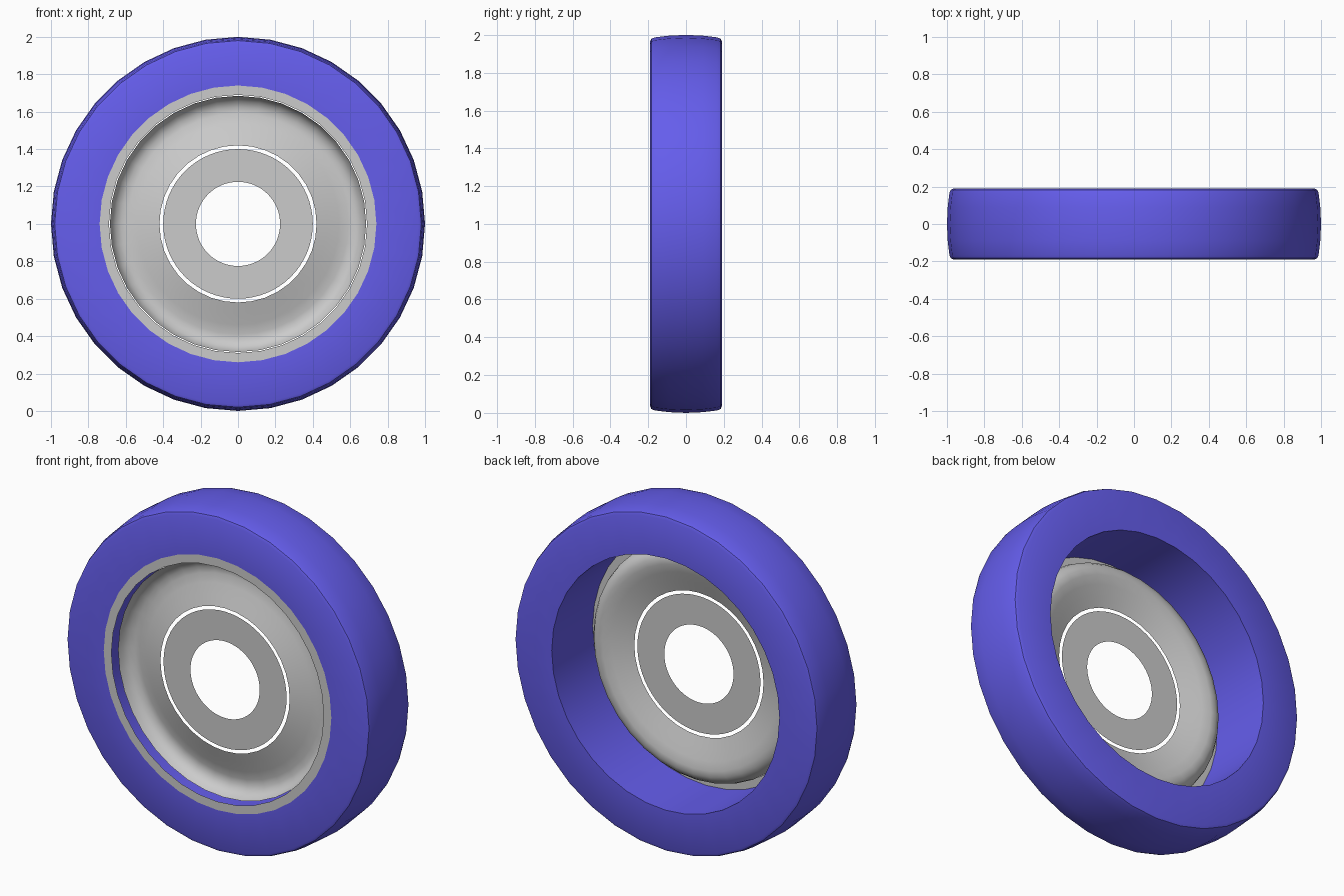
import bpy, bmesh, math

if "Cube" in bpy.data.objects:
    bpy.data.objects.remove(bpy.data.objects["Cube"])

CENTER_Z = 1.0


def lathe(name, profile, sides, closed=False, material=None):
    """Spin a (radius, y) profile about the wheel's y axis."""
    bm = bmesh.new()
    rings = []
    for r, y in profile:
        rings.append([bm.verts.new((r * math.cos(2 * math.pi * i / sides), y,
                                    CENTER_Z + r * math.sin(2 * math.pi * i / sides)))
                      for i in range(sides)])
    pairs = list(zip(rings, rings[1:]))
    if closed:
        pairs.append((rings[-1], rings[0]))
    for a, b in pairs:
        for i in range(sides):
            j = (i + 1) % sides
            bm.faces.new((a[i], a[j], b[j], b[i]))
    if closed:
        bmesh.ops.recalc_face_normals(bm, faces=bm.faces[:])
    mesh = bpy.data.meshes.new(name)
    bm.to_mesh(mesh)
    bm.free()
    obj = bpy.data.objects.new(name, mesh)
    bpy.context.collection.objects.link(obj)
    if material:
        mesh.materials.append(material)
    bpy.ops.object.select_all(action='DESELECT')
    obj.select_set(True)
    bpy.context.view_layer.objects.active = obj
    bpy.ops.object.shade_smooth_by_angle(angle=math.radians(35))
    return obj


blue = bpy.data.materials.new("blue_rubber")
blue.diffuse_color = (0.13, 0.11, 0.84, 1)
blue.use_nodes = True
blue.node_tree.nodes["Principled BSDF"].inputs["Base Color"].default_value = blue.diffuse_color

# Tyre: crowned tread, rounded shoulders, straight bore
half = [(0.74, 0.19), (0.965, 0.19), (0.98, 0.183), (0.987, 0.165),
        (0.996, 0.09), (1.0, 0.0)]
tyre = half + [(r, -y) for r, y in reversed(half[:-1])]
lathe("tyre", tyre, 36, closed=True, material=blue)

# Flat trim ring on the front of the bore
lathe("trim_ring", [(0.74, -0.19), (0.69, -0.19)], 36)

# Dished web: slopes back from the hub, then curls forward at its rim
lathe("wheel_dish", [(0.685, -0.135), (0.675, -0.105), (0.655, -0.08),
                     (0.625, -0.065), (0.59, -0.065), (0.54, -0.08),
                     (0.48, -0.1), (0.42, -0.12)], 36)

# Flat hub washer, separated from the dish by a narrow open gap
lathe("hub_washer", [(0.40, -0.12), (0.225, -0.12)], 64)
